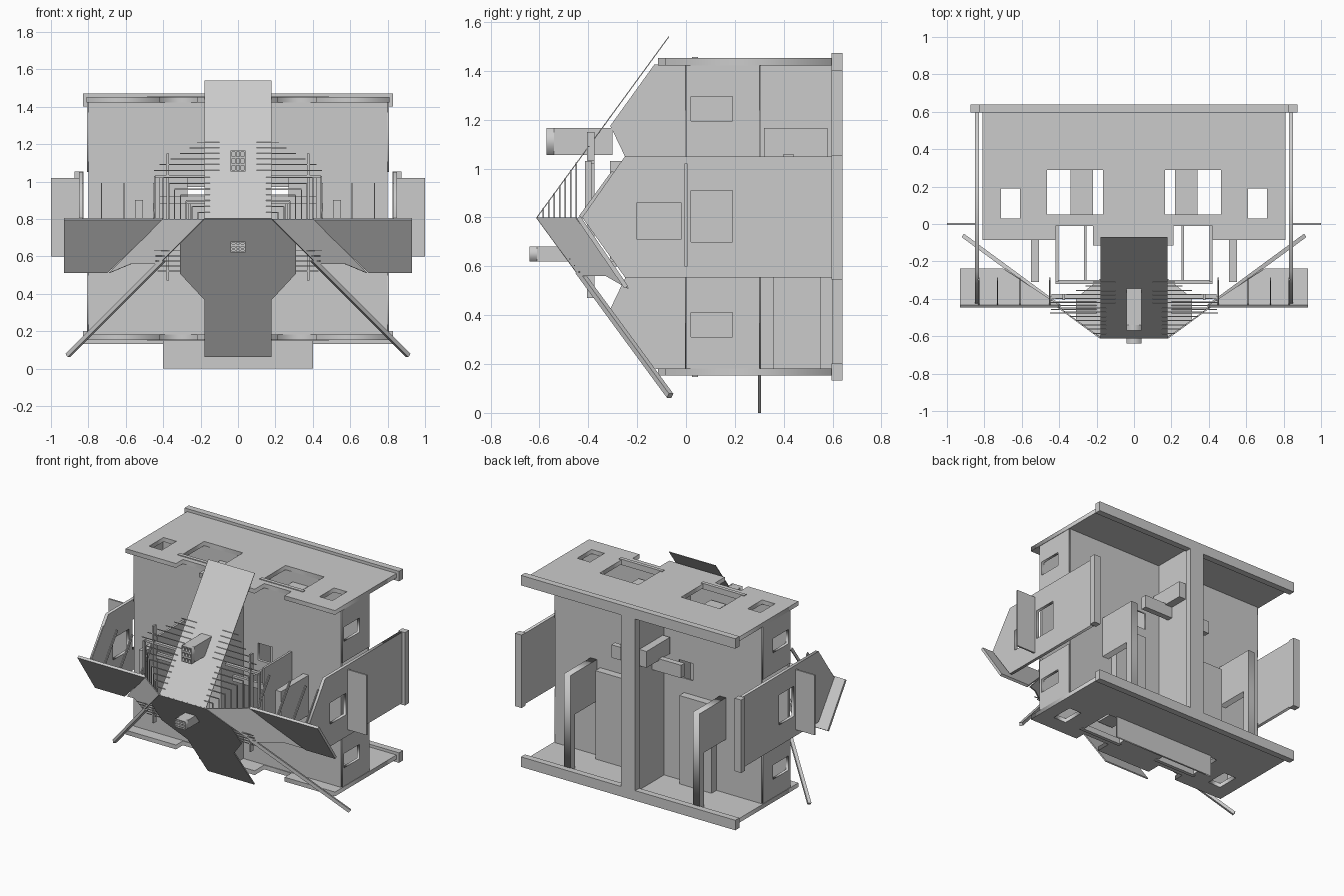
import bpy, bmesh
from mathutils import Matrix, Vector

if "Cube" in bpy.data.objects:
    bpy.data.objects.remove(bpy.data.objects["Cube"])

def finish(name, mesh):
    ob = bpy.data.objects.new(name, mesh)
    bpy.context.scene.collection.objects.link(ob)
    return ob

def box(name, x0, x1, y0, y1, z0, z1):
    bm = bmesh.new()
    bmesh.ops.create_cube(bm, size=1)
    for v in bm.verts:
        v.co = ((x0 + x1) / 2 + v.co.x * abs(x1 - x0),
                (y0 + y1) / 2 + v.co.y * abs(y1 - y0),
                (z0 + z1) / 2 + v.co.z * abs(z1 - z0))
    me = bpy.data.meshes.new(name)
    bm.to_mesh(me)
    bm.free()
    return finish(name, me)

def rect(a0, a1, b0, b1):
    return [(a0, b0), (a1, b0), (a1, b1), (a0, b1)]

# flat wall or slab: first outline is the edge, the others are openings
def sheet(name, outlines, axis, pos, thick):
    cu = bpy.data.curves.new(name + "_profile", 'CURVE')
    cu.dimensions = '2D'
    cu.fill_mode = 'BOTH'
    cu.extrude = thick / 2
    for pts in outlines:
        sp = cu.splines.new('POLY')
        sp.points.add(len(pts) - 1)
        for p, (a, b) in zip(sp.points, pts):
            p.co = (a, b, 0, 1)
        sp.use_cyclic_u = True
    tmp = finish(name + "_tmp", cu)
    dg = bpy.context.evaluated_depsgraph_get()
    me = bpy.data.meshes.new_from_object(tmp.evaluated_get(dg))
    bpy.data.objects.remove(tmp)
    rot = {'z': Matrix(((1, 0, 0), (0, 1, 0), (0, 0, 1))),
           'x': Matrix(((0, 0, 1), (1, 0, 0), (0, 1, 0))),
           'y': Matrix(((1, 0, 0), (0, 0, -1), (0, 1, 0)))}[axis]
    off = Vector([pos if axis == k else 0 for k in 'xyz'])
    me.transform(Matrix.Translation(off) @ rot.to_4x4())
    return finish(name, me)

# sloping roof panel
def panel(name, pts, thick=0.008):
    me = bpy.data.meshes.new(name)
    me.from_pydata(pts, [], [list(range(len(pts)))])
    ob = finish(name, me)
    m = ob.modifiers.new("thickness", 'SOLIDIFY')
    m.thickness = thick
    m.offset = 0
    return ob

# straight bar between two points
def bar(name, p, q, w, h=None):
    p, q = Vector(p), Vector(q)
    ob = box(name, -w / 2, w / 2, -(h or w) / 2, (h or w) / 2, 0, (q - p).length)
    r = (q - p).to_track_quat('Z', 'Y').to_matrix().to_4x4()
    ob.data.transform(Matrix.Translation(p) @ r)
    return ob

ZC = 0.8                                   # ridge height
def slope_y(d):                            # roof depth at distance d from ridge
    return -0.61 + 0.73 * d

# long facade walls with windows, and their plinths
edge = [(-.81, .6), (-.81, -.085), (-.42, -.085), (-.42, -.01), (-.22, -.01), (-.22, -.115),
        (.21, -.115), (.21, -.01), (.42, -.01), (.42, -.085), (.81, -.085), (.81, .6)]
holes = [rect(s * .61, s * .71, .03, .19) for s in (-1, 1)]
holes += [rect(s * .165, s * .465, .04, .29) for s in (-1, 1)]
for n, z, o in (("upper", 1.437, 1), ("lower", .167, -1)):
    sheet(n + "_facade", [edge] + holes, 'z', z, .03)
    box(n + "_plinth", -.83, .83, .595, .64, z - .035, z + .035)
    for s in (-1, 1):
        box(n + "_window_sill", s * .15, s * .485, .025, .05, z - .02, z + .02)
        box(n + "_bay_reveal", s * .22, s * .34, .04, .29, z - o * .1, z - o * .085)

# floor slabs with stair openings
wells = [rect(s * .16, s * .27, .9, 1.02) for s in (-1, 1)]
sheet("attic_floor", [rect(-.8, .8, .18, 1.425)] + wells, 'y', .005, .02)
first = [(-.8, .18), (-.4, .18), (-.4, 0), (.4, 0), (.4, .18), (.8, .18), (.8, 1.425), (-.8, 1.425)]
sheet("first_floor", [first] + wells, 'y', .30, .012)

# central dividing wall
spine = [(.6, .18), (.6, 1.425), (-.13, 1.425), (-.31, 1.175), (-.25, 1.05),
         (-.25, .55), (-.31, .425), (-.13, .18)]
sheet("dividing_wall", [spine], 'x', 0, .09)
box("dividing_wall_foot", -.055, .055, .595, .64, .2, 1.41)

for s in (-1, 1):
    # end walls above and below the gabled bay
    for z0, z1, w0, w1 in ((1.05, 1.425, 1.195, 1.295), (.18, .555, .31, .41)):
        sheet("end_wall", [rect(0, .3, z0, z1), rect(.02, .19, w0, w1)], 'x', s * .797, .02)
    # gabled bay wall with windows
    gable = [(.6, .555), (.6, 1.05), (-.25, 1.05), (-.425, .8), (-.25, .555)]
    sheet("bay_gable_wall", [gable, rect(.02, .19, .70, .91), rect(-.2, -.02, .71, .86)],
          'x', s * .84, .022)
    box("bay_plinth", s * .825, s * .875, .595, .64, .545, 1.055)
    box("bay_canopy", s * .83, s * 1.0, -.006, .006, .6, 1.02)

    # ground-floor partitions with a door opening
    part = [(.3, .56), (.55, .56), (.55, .18), (.6, .18), (.6, .85), (.3, .85)]
    sheet("ground_partition", [part], 'x', s * .5, .05)
    box("ground_crossbeam", s * .045, s * .27, .40, .44, .97, 1.06)
    box("spine_bracket", s * .045, s * .10, .32, .58, 1.05, 1.165)
    box("stair_core", s * .2, s * .45, .306, .36, .18, .8)

    # attic partitions and posts
    box("attic_partition", s * .507, s * .55, -.31, 0, .62, .9)
    box("attic_post", s * .405, s * .42, -.31, 0, .6, 1.03)
    box("attic_inner_post", s * .255, s * .268, -.31, 0, .62, .9)
    box("attic_rail", s * .18, s * .44, -.4, -.375, 1.02, 1.035)
    box("attic_low_rail", s * .18, s * .42, -.32, -.30, .88, .92)

    # side slope of the hip roof down to the valley
    panel("hip_side_roof", [(s * .18, -.61, ZC), (s * .40, slope_y(.22), ZC),
                            (s * .69, slope_y(.51), .51), (s * .57, slope_y(.39), .56),
                            (s * .42, slope_y(.24), .56)])
    bar("hip_rafter", (s * .40, slope_y(.22) + .01, .58), (s * .91, -.065, .07), .022)

    # roof over the end bay
    panel("bay_roof", [(s * .40, -.44, ZC), (s * .93, -.44, ZC),
                       (s * .93, -.245, .515), (s * .70, -.245, .515)], .018)
    for x in (.45, .61, .73, .83):
        bar("bay_rafter", (s * x, -.43, ZC), (s * x, -.295, .985), .007, .02)

    # concentric roof battens meeting at the hip
    for i in range(7):
        d = .035 + .031 * i
        y, x, z = slope_y(d), s * (.18 + d), ZC + d
        bar("batten_side", (x, y, ZC), (x, y, z), .006)
        bar("batten_front", (s * .15, y, z), (x, y, z), .006)
    for i, w in enumerate((.45, .42, .36, .31, .26, .22)):
        d = .26 + .03 * i
        bar("batten_upper", (s * .1, slope_y(d), ZC + d), (s * w, slope_y(d), ZC + d), .005)
    for i in range(5):
        d = .17 + .027 * i
        bar("batten_lower", (s * .2, slope_y(d) + .01, ZC - d),
            (s * (.45 - .005 * i), slope_y(d) + .01, ZC - d), .005)
    bar("roof_post", (s * .375, -.39, .47), (s * .375, -.39, 1.15), .012, .03)
    bar("roof_post_outer", (s * .445, -.40, .8), (s * .445, -.40, 1.03), .01, .025)

# central roof strip: upper slope, and lower slope that widens to the hips
panel("upper_roof", [(x, slope_y(d), ZC + d) for x, d in
                     ((-.18, 0), (.18, 0), (.18, .74), (-.18, .74))], .004)
half = [(.18, 0), (.31, .13), (.31, .29), (.18, .43), (.18, .735)]
panel("lower_roof", [(x, slope_y(d), ZC - d) for x, d in
                     half + [(-x, d) for x, d in reversed(half)]])

# chimneys with grids of flues
for y0, y1, z0, z1 in ((-.57, -.3, 1.055, 1.165), (-.64, -.4, .62, .68)):
    dz = (z1 - z0) / 3
    flues = [rect(-.033 + .024 * i, -.015 + .024 * i, z0 + dz * j + .006, z0 + dz * (j + 1) - .006)
             for i in range(3) for j in range(3)]
    sheet("chimney_cap", [rect(-.04, .04, z0, z1)] + flues, 'y', y0 + .015, .03)
    box("chimney", -.04, .04, y0 + .03, y1, z0, z1)
